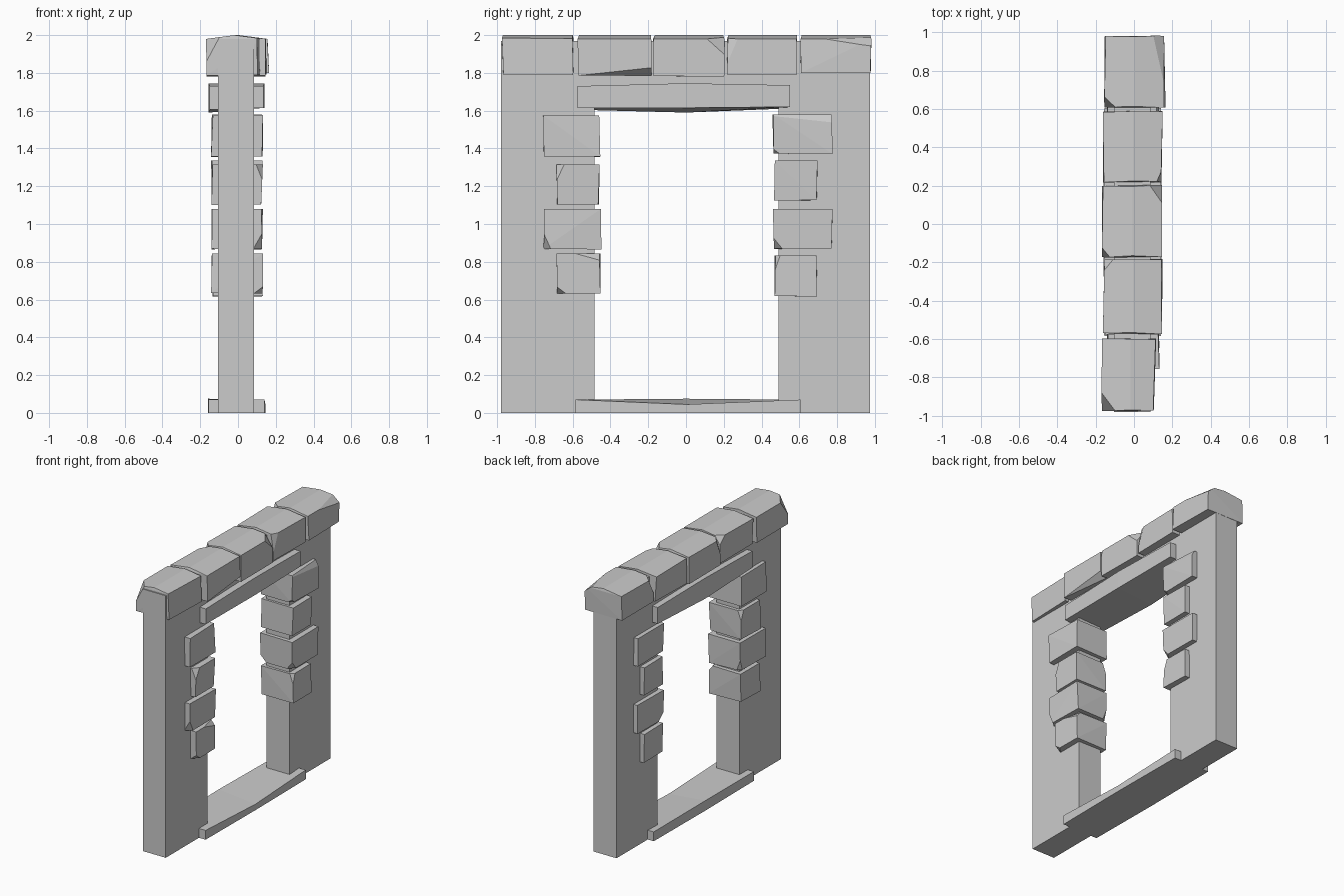
import bpy, bmesh, random
from mathutils import Vector

random.seed(4)
cube = bpy.data.objects.get("Cube")
if cube:
    bpy.data.objects.remove(cube)

stone_grey = bpy.data.materials.new("stone_grey")
stone_grey.use_nodes = True
GREY = (0.6, 0.6, 0.6, 1)
stone_grey.diffuse_color = GREY
stone_grey.node_tree.nodes["Principled BSDF"].inputs["Base Color"].default_value = GREY


def finish(name, bm):
    bmesh.ops.recalc_face_normals(bm, faces=bm.faces)
    mesh = bpy.data.meshes.new(name)
    bm.to_mesh(mesh)
    bm.free()
    mesh.materials.append(stone_grey)
    bpy.context.collection.objects.link(bpy.data.objects.new(name, mesh))


def chip(bm, lo, hi, signs, size):
    """Slice one corner off; size is the cut length along each axis."""
    corner = Vector([h if s > 0 else l for l, h, s in zip(lo, hi, signs)])
    normal = Vector([s / a for s, a in zip(signs, size)])
    point = corner - Vector((signs[0] * size[0], 0, 0))
    cut = bmesh.ops.bisect_plane(bm, geom=bm.verts[:] + bm.edges[:] + bm.faces[:],
                                 plane_co=point, plane_no=normal, clear_outer=True)
    edges = [e for e in cut["geom_cut"] if isinstance(e, bmesh.types.BMEdge)]
    if edges:
        bmesh.ops.edgeloop_fill(bm, edges=edges)


def stone(name, lo, hi, crown=0.0, chips=(), jitter=0.005):
    """Rough block with slightly uneven corners and an optional crowned top."""
    def rough(v):
        return v + random.uniform(-jitter, jitter)
    bm = bmesh.new()
    for y in (lo[1], hi[1]):
        for x in (lo[0], hi[0]):
            bm.verts.new((rough(x), rough(y), lo[2] + random.uniform(0, jitter)))
            bm.verts.new((rough(x), rough(y), hi[2] - crown))
        if crown:
            bm.verts.new(((lo[0] + hi[0]) / 2, rough(y), hi[2]))
    bmesh.ops.convex_hull(bm, input=bm.verts[:])
    bmesh.ops.dissolve_limit(bm, angle_limit=0.03, verts=bm.verts[:], edges=bm.edges[:])
    for signs, size in chips:
        chip(bm, lo, hi, signs, size)
    finish(name, bm)


def slab(name, rows):
    """Long slab lofted through cross-sections: (y, bottom back/front, top back/front, x range)."""
    bm = bmesh.new()
    rings = []
    for y, b0, b1, t0, t1, x0, x1 in rows:
        ring = [(x0, y, b0), (x1, y, b1), (x1, y, t1), (x0, y, t0)]
        rings.append([bm.verts.new(p) for p in ring])
    for a, b in zip(rings, rings[1:]):
        for i in range(4):
            j = (i + 1) % 4
            bm.faces.new((a[i], a[j], b[j], b[i]))
    bm.faces.new(rings[0])
    bm.faces.new(rings[-1])
    finish(name, bm)


# Wall: arch-shaped outline extruded through its thickness
outline = [(-.98, 0), (-.485, 0), (-.485, 1.63), (.49, 1.63),
           (.49, 0), (.975, 0), (.975, 1.97), (-.98, 1.97)]
bm = bmesh.new()
face = bm.faces.new([bm.verts.new((-.105, y, z)) for y, z in outline])
side = bmesh.ops.extrude_face_region(bm, geom=[face])
bmesh.ops.translate(bm, vec=(.19, 0, 0),
                    verts=[v for v in side["geom"] if isinstance(v, bmesh.types.BMVert)])
finish("wall", bm)

# Sill with a worn dip, and lintel with a sloping underside
slab("sill", [(-.585, 0, 0, .07, .07, -.155, .14),
              (0, 0, 0, .075, .045, -.16, .145),
              (.605, 0, 0, .07, .07, -.155, .14)])
slab("lintel", [(-.575, 1.605, 1.615, 1.73, 1.73, -.15, .135),
                (0, 1.59, 1.615, 1.745, 1.745, -.155, .14),
                (.55, 1.612, 1.62, 1.735, 1.735, -.15, .135)])

# Coping stones along the top: y range, x range, bottom, chipped corners
coping = [
    (-.97, -.6, -.165, .13, 1.785, [((-1, -1, 1), (.07, .1, .13)), ((1, -1, 1), (.03, .9, 2))]),
    (-.57, -.185, -.158, .145, 1.785, [((-1, 1, 1), (.06, .08, .08)), ((1, 1, -1), (.05, .38, .04))]),
    (-.17, .2, -.163, .145, 1.78, [((1, 1, 1), (.07, .11, .1)), ((-1, -1, 1), (.04, .05, .12))]),
    (.22, .585, -.158, .145, 1.79, [((1, -1, 1), (.03, .07, .16))]),
    (.61, .98, -.152, .16, 1.8, [((1, 1, 1), (.075, .4, .06)), ((-1, -1, 1), (.06, .06, .12))]),
]
for n, (y0, y1, x0, x1, z0, chips) in enumerate(coping, 1):
    stone(f"coping_stone_{n}", (x0, y0, z0), (x1, y1, 2), .02, chips)

# Jamb stones down both sides of the opening: y range, z range, chipped corners
front_jamb = [
    (-.755, -.457, 1.355, 1.575, []),
    (-.685, -.462, 1.1, 1.315, [((1, -1, 1), (.03, .035, .08)), ((-1, 1, 1), (.03, .03, .08))]),
    (-.755, -.452, .865, 1.08, [((1, -1, -1), (.05, .04, .09)), ((-1, 1, -1), (.04, .03, .1))]),
    (-.68, -.457, .632, .845, [((1, 1, 1), (.03, .12, .035)), ((1, -1, -1), (.04, .04, .03))]),
]
back_jamb = [
    (.462, .773, 1.37, 1.58, [((1, 1, 1), (.02, .32, .04)), ((1, -1, -1), (.04, .04, .03))]),
    (.47, .693, 1.122, 1.335, []),
    (.465, .773, .865, 1.08, [((1, -1, -1), (.05, .05, .06)), ((-1, -1, -1), (.05, .06, .05))]),
    (.47, .693, .615, .833, [((1, -1, 1), (.03, .03, .08))]),
]
for label, rows in (("front", front_jamb), ("back", back_jamb)):
    for n, (y0, y1, z0, z1, chips) in enumerate(rows, 1):
        stone(f"{label}_jamb_stone_{n}", (-.138, y0, z0), (.127, y1, z1), 0, chips)
